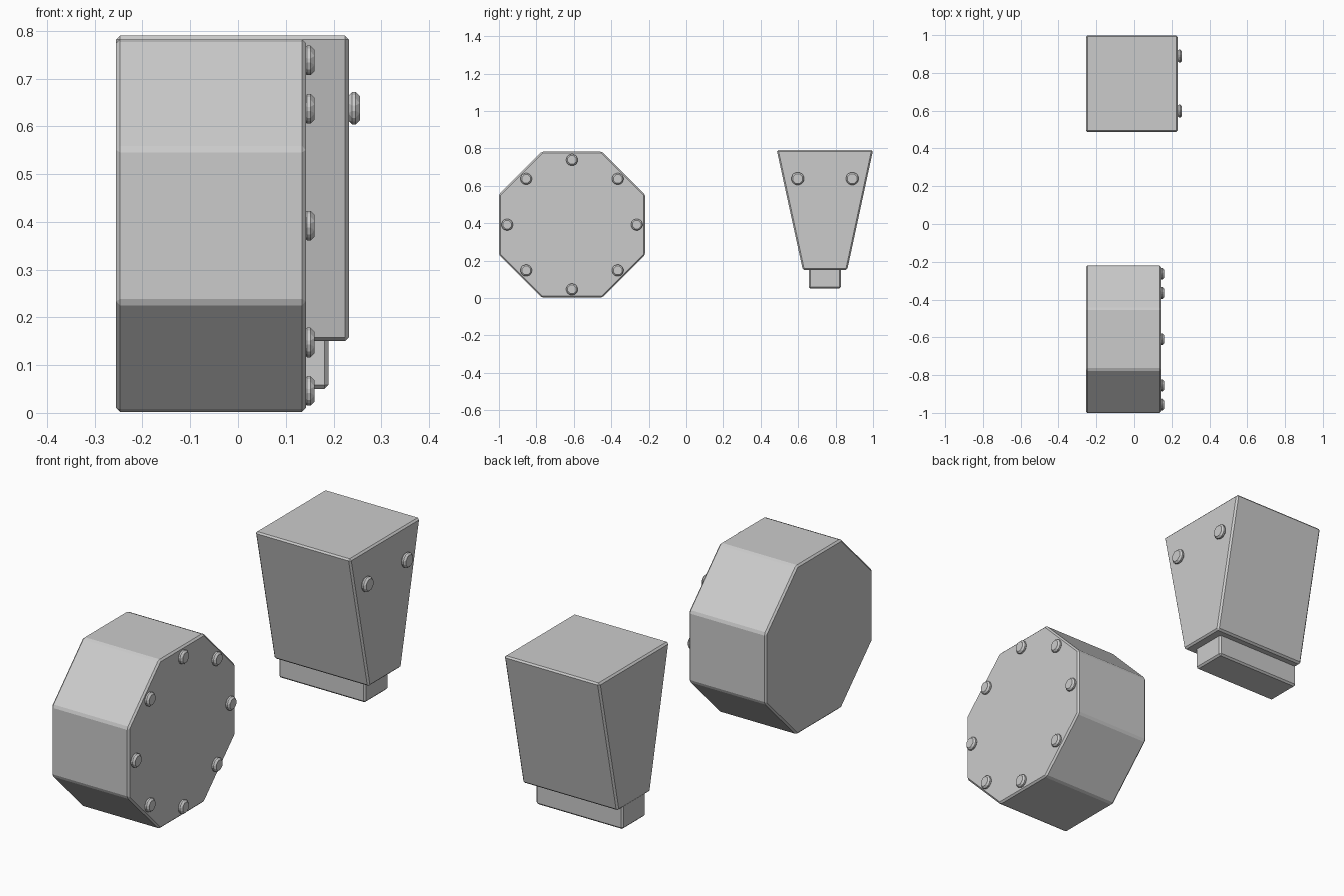
import bpy, math

if "Cube" in bpy.data.objects:
    bpy.data.objects.remove(bpy.data.objects["Cube"])

def prism(name, profile, x0, x1, bevel=0.008):
    """Extrude a (y, z) outline along x and chamfer its edges."""
    n = len(profile)
    verts = [(x, y, z) for x in (x0, x1) for y, z in profile]
    faces = [tuple(reversed(range(n))), tuple(range(n, 2 * n))]
    faces += [(i, (i + 1) % n, n + (i + 1) % n, n + i) for i in range(n)]
    mesh = bpy.data.meshes.new(name)
    mesh.from_pydata(verts, [], faces)
    obj = bpy.data.objects.new(name, mesh)
    bpy.context.collection.objects.link(obj)
    mod = obj.modifiers.new("chamfer", 'BEVEL')
    mod.width = bevel
    mod.segments = 1
    mod.limit_method = 'ANGLE'
    mod.angle_limit = math.radians(25)
    return obj

def octagon(cy, cz, apothem):
    r = apothem / math.cos(math.pi / 8)
    angles = [math.pi / 8 + i * math.pi / 4 for i in range(8)]
    return [(cy + r * math.cos(a), cz + r * math.sin(a)) for a in angles]

def bolt(name, y, z, face_x, radius):
    return prism(name, octagon(y, z, radius), face_x - 0.003, face_x + 0.0215, 0.0085)

# Octagonal drum
CY, CZ = -0.61, 0.392
prism("drum", octagon(CY, CZ, 0.39), -0.255, 0.142)

# Ring of bolts on the drum face
for i in range(8):
    a = i * math.pi / 4
    bolt(f"drum_bolt_{i + 1}", CY + 0.346 * math.cos(a), CZ + 0.346 * math.sin(a), 0.139, 0.031)

# Tapered hopper
prism("hopper", [(0.625, 0.15), (0.862, 0.15), (1.0, 0.79), (0.486, 0.79)], -0.255, 0.232)

# Spout under the hopper, flush with its left side
prism("spout", [(0.658, 0.05), (0.828, 0.05), (0.828, 0.165), (0.658, 0.165)], -0.255, 0.189)

# Two bolts on the hopper face
for i, y in enumerate((0.598, 0.889)):
    bolt(f"hopper_bolt_{i + 1}", y, 0.638, 0.2335, 0.034)
